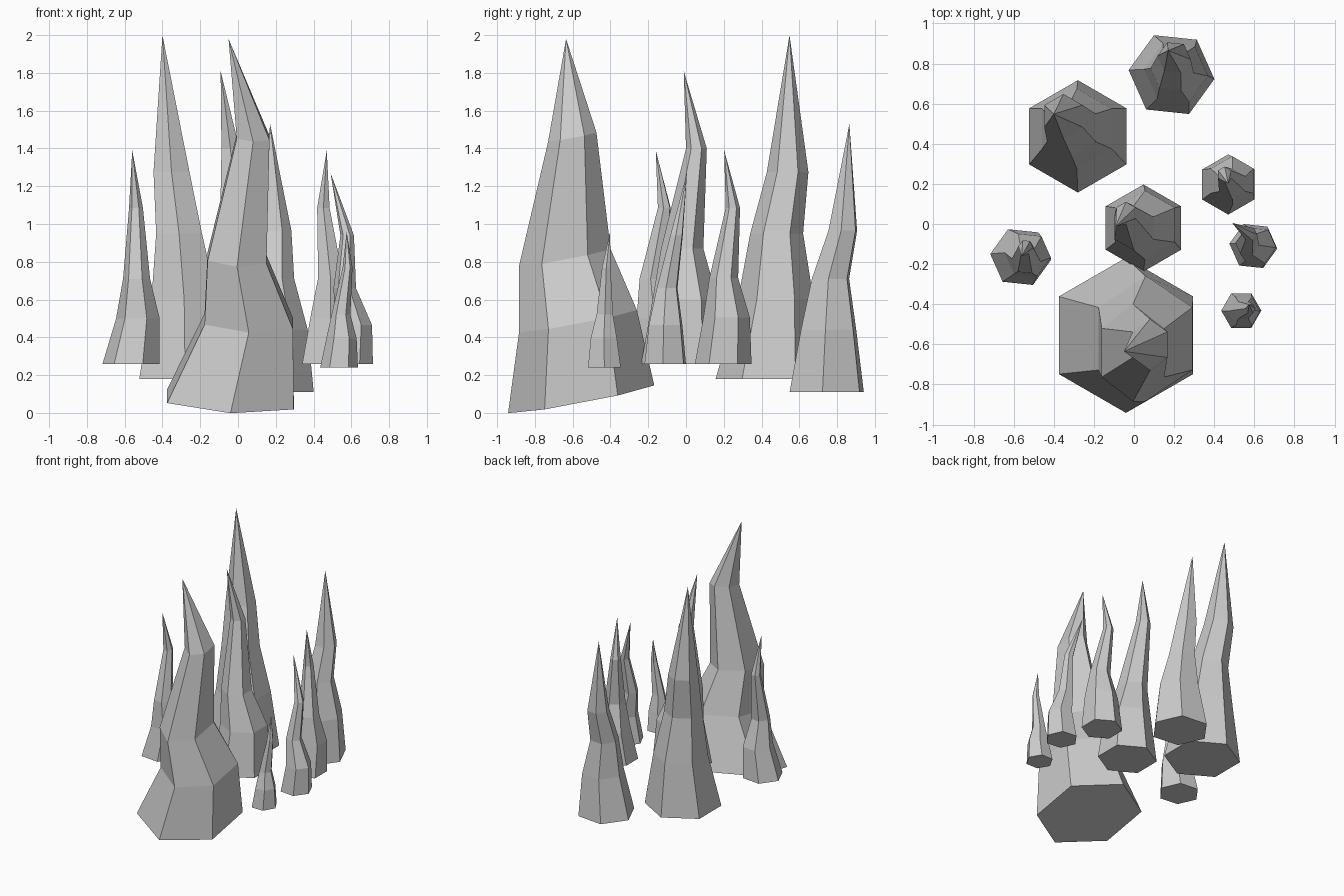
import bpy, bmesh
from math import sin, cos, radians

SIDES = 6


def spike(name, turn, rings, tip, tilt=(0, 0)):
    """Six-sided crooked rock spike; each ring is (x, y, z, radius_x, radius_y)."""
    bm = bmesh.new()
    loops = []
    for cx, cy, cz, rx, ry in rings:
        loop = []
        for i in range(SIDES):
            a = radians(turn + i * 360 / SIDES)
            dx, dy = rx * cos(a), ry * sin(a)
            loop.append(bm.verts.new((cx + dx, cy + dy, cz + tilt[0] * dx + tilt[1] * dy)))
        loops.append(loop)
    bm.faces.new(loops[0][::-1])
    for low, high in zip(loops, loops[1:]):
        for i in range(SIDES):
            j = (i + 1) % SIDES
            bm.faces.new((low[i], low[j], high[j], high[i]))
    top = bm.verts.new(tip)
    for i in range(SIDES):
        bm.faces.new((loops[-1][i], loops[-1][(i + 1) % SIDES], top))
    mesh = bpy.data.meshes.new(name)
    bm.to_mesh(mesh)
    bm.free()
    bpy.context.collection.objects.link(bpy.data.objects.new(name, mesh))


def level(*rings):
    """Round rings given as (x, y, z, radius)."""
    return [(x, y, z, r, r) for x, y, z, r in rings]


# Large leaning spike at the front
spike("front_spike", 30,
      [(-.04, -.555, .072, .387, .387), (.057, -.572, .485, .27, .312),
       (-.005, -.642, .82, .18, .243), (.08, -.602, 1.46, .1, .128)],
      (-.05, -.635, 1.98), tilt=(-.05, .19))

# Tall spike at the back left
spike("back_left_spike", 30,
      level((-.28, .437, .18, .28), (-.285, .475, .6, .2),
            (-.312, .48, .95, .14), (-.352, .538, 1.275, .11)), (-.4, .548, 2.0))

# Spike at the back right
spike("back_right_spike", -6,
      level((.187, .745, .11, .215), (.21, .755, .44, .16),
            (.19, .765, .71, .108), (.2, .83, .965, .083)), (.17, .865, 1.53))

# Middle spike
spike("middle_spike", 30,
      level((.047, -.02, .26, .217), (.055, -.005, .6, .172),
            (.0, -.02, .87, .112), (-.04, .055, 1.4, .055)), (-.092, -.012, 1.81))

# Small spikes around the sides
spike("left_small_spike", -6,
      level((-.566, -.165, .26, .152), (-.53, -.155, .5, .116),
            (-.537, -.18, .71, .072), (-.54, -.115, 1.085, .037)), (-.56, -.16, 1.39))
spike("right_small_spike", 30,
      level((.47, .197, .26, .15), (.49, .215, .505, .123),
            (.49, .2, .715, .076), (.452, .248, 1.085, .038)), (.47, .202, 1.39))
spike("right_leaning_spike", -6,
      level((.595, -.11, .26, .12), (.613, -.108, .465, .097),
            (.565, -.1, .66, .06), (.578, -.05, .94, .036)), (.49, .005, 1.27))
spike("tiny_spike", 0,
      level((.535, -.432, .24, .1), (.548, -.435, .395, .08),
            (.545, -.43, .52, .05), (.58, -.422, .77, .026)), (.575, -.402, .96))
